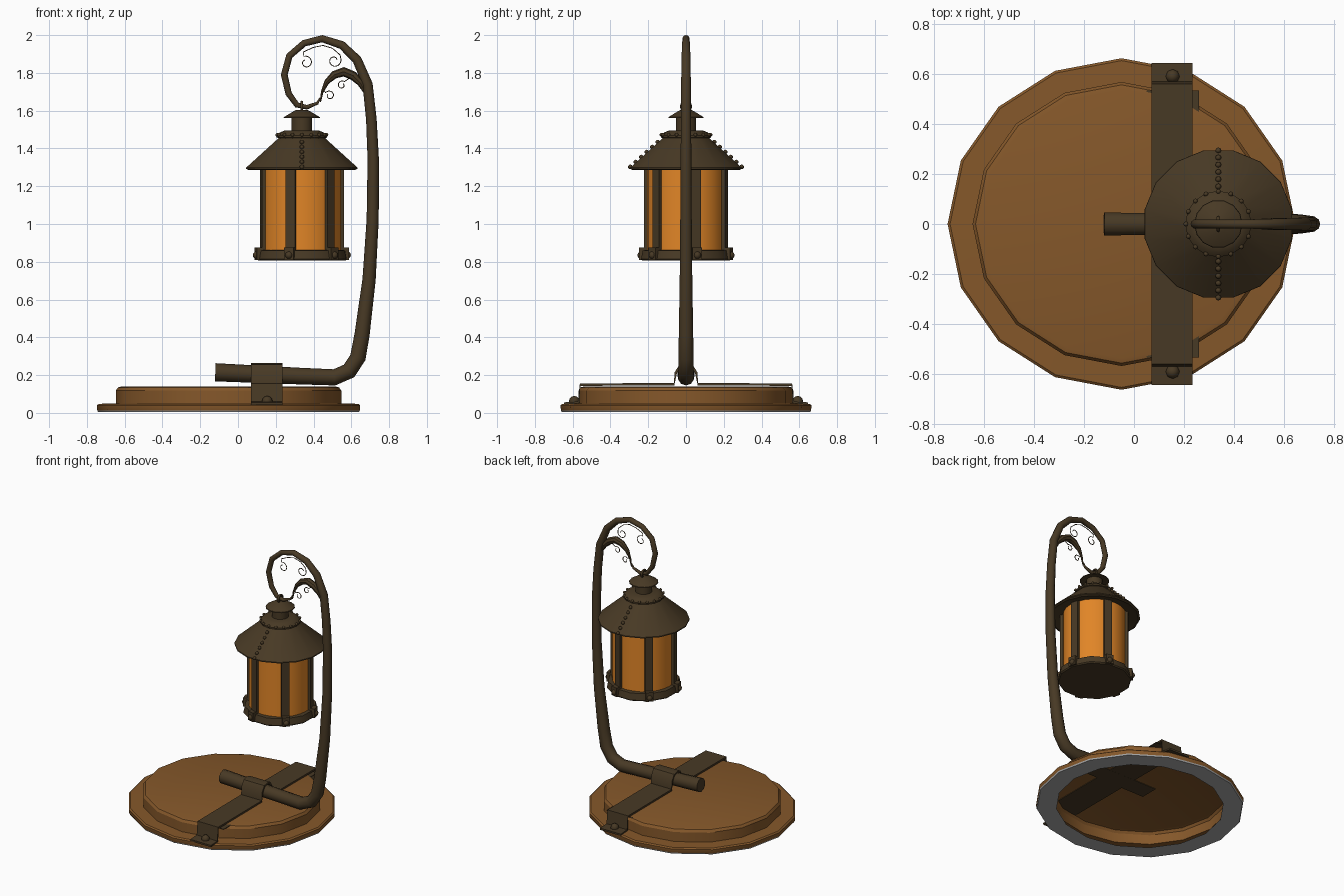
import bpy, bmesh, math
from mathutils import Matrix, Vector

if "Cube" in bpy.data.objects:
    bpy.data.objects.remove(bpy.data.objects["Cube"])

LX = 0.338  # lantern axis


def material(name, rgb):
    m = bpy.data.materials.new(name)
    m.diffuse_color = (*rgb, 1)
    m.use_nodes = True
    m.node_tree.nodes["Principled BSDF"].inputs["Base Color"].default_value = m.diffuse_color
    return m


METAL = material("dark_bronze", (0.064, 0.041, 0.018))
WOOD = material("brown_wood", (0.235, 0.097, 0.023))
GLASS = material("amber_glass", (0.75, 0.235, 0.02))
FELT = material("grey_felt", (0.4, 0.4, 0.4))


def finish(bm, name, *mats, angle=32):
    bmesh.ops.remove_doubles(bm, verts=bm.verts, dist=1e-5)
    me = bpy.data.meshes.new(name)
    bm.to_mesh(me)
    bm.free()
    for m in mats:
        me.materials.append(m)
    me.shade_smooth()
    me.set_sharp_from_angle(angle=math.radians(angle))
    ob = bpy.data.objects.new(name, me)
    bpy.context.collection.objects.link(ob)
    return ob


def skin(bm, rings):
    """Bridge consecutive closed rings of points, return faces per band."""
    vs = [[bm.verts.new(p) for p in r] for r in rings]
    n = len(vs[0])
    return [[bm.faces.new((a[j], a[(j + 1) % n], b[(j + 1) % n], b[j])) for j in range(n)]
            for a, b in zip(vs, vs[1:])], vs


def lathe(name, prof, n, mat, cx=LX, phase=0.0, sy=1.0, second=None):
    bm = bmesh.new()
    rings = [[(cx + r * math.cos(phase + math.tau * j / n),
               sy * r * math.sin(phase + math.tau * j / n), z) for j in range(n)] for r, z in prof]
    bands, _ = skin(bm, rings)
    if second:
        for f in bands[0] + bands[1]:
            f.material_index = 1
    return finish(bm, name, mat, *([second] if second else []))


def tube(name, pts, n=10):
    """Tapered tube through (x, z, radius) points in the y = 0 plane."""
    bm = bmesh.new()
    rings = []
    for i, (x, z, r) in enumerate(pts):
        a, b = pts[max(i - 1, 0)], pts[min(i + 1, len(pts) - 1)]
        t = Vector((b[0] - a[0], 0, b[1] - a[1])).normalized()
        u = Vector((-t.z, 0, t.x))
        rings.append([Vector((x, 0, z)) + r * (math.cos(k) * u - math.sin(k) * Vector((0, 1, 0)))
                      for k in (math.tau * j / n for j in range(n))])
    _, vs = skin(bm, rings)
    bm.faces.new(vs[0])
    bm.faces.new(vs[-1])
    bmesh.ops.recalc_face_normals(bm, faces=bm.faces)
    return finish(bm, name, METAL, angle=40)


def balls(name, spots, r):
    bm = bmesh.new()
    for p in spots:
        bmesh.ops.create_uvsphere(bm, u_segments=8, v_segments=6, radius=r,
                                  matrix=Matrix.Translation(p))
    return finish(bm, name, METAL, angle=60)


def polar(a, r, z):
    return Vector((LX + r * math.sin(a), -r * math.cos(a), z))


# wooden base: hollow disc with stepped rim, grey underside ring
lathe("base", [(0.56, 0.004), (0.69, 0.004), (0.695, 0.013), (0.697, 0.04), (0.687, 0.048), (0.597, 0.05),
               (0.597, 0.118), (0.585, 0.135), (0.565, 0.14), (0, 0.14)],
      16, WOOD, cx=-0.05, sy=0.953, second=FELT)

# dark stain under the base where strap and pole are seated
bm = bmesh.new()
for x0, x1, hy, z in ((0.05, 0.26, 0.535, 0.1355), (-0.13, 0.5, 0.065, 0.135)):
    bmesh.ops.create_cube(bm, size=1, matrix=Matrix.Translation(((x0 + x1) / 2, 0, z))
                          @ Matrix.Diagonal((x1 - x0, 2 * hy, 0.004, 1)))
finish(bm, "underside_stain", METAL)

# strap over the base, humped over the pipe
half = [(0.645, 0.056), (0.572, 0.06), (0.562, 0.156), (0.064, 0.158), (0.06, 0.215), (0.035, 0.255)]
path = half + [(0, 0.263)] + [(-y, z) for y, z in reversed(half)]
bm = bmesh.new()
rings = []
for i, (y, z) in enumerate(path):
    a, b = path[max(i - 1, 0)], path[min(i + 1, len(path) - 1)]
    t = Vector((b[0] - a[0], b[1] - a[1])).normalized()
    oy, oz = 0.013 * t.y, -0.013 * t.x
    rings.append([(0.07, y, z), (0.235, y, z), (0.235, y - oy, z - oz), (0.07, y - oy, z - oz)])
_, vs = skin(bm, rings)
bm.faces.new(vs[0])
bm.faces.new(vs[-1])
bmesh.ops.recalc_face_normals(bm, faces=bm.faces)
finish(bm, "base_strap", METAL)
balls("strap_bolts", [(0.155, s * 0.592, 0.062) for s in (-1, 1)], 0.028)

# bent pole with tapering hook
tube("pole", [(-0.12, 0.215, 0.048), (0.325, 0.195, 0.044), (0.51, 0.188, 0.043), (0.588, 0.222, 0.043),
              (0.635, 0.294, 0.042), (0.657, 0.416, 0.04), (0.694, 0.707, 0.035), (0.713, 1.025, 0.032),
              (0.716, 1.343, 0.03), (0.706, 1.555, 0.028), (0.686, 1.74, 0.027), (0.63, 1.87, 0.025),
              (0.55, 1.947, 0.022), (0.446, 1.981, 0.019), (0.35, 1.957, 0.018), (0.272, 1.89, 0.018),
              (0.245, 1.79, 0.018), (0.268, 1.69, 0.017), (0.312, 1.63, 0.015), (0.365, 1.618, 0.012),
              (0.42, 1.64, 0.008), (0.437, 1.67, 0.004)])
# leaf-like branch
tube("branch", [(0.675, 1.69, 0.006), (0.65, 1.745, 0.018), (0.61, 1.785, 0.024), (0.56, 1.806, 0.025),
                (0.51, 1.79, 0.021), (0.47, 1.752, 0.014), (0.446, 1.70, 0.007), (0.436, 1.645, 0.003)], 8)


# thin wire scrolls
W = 0.0026


def spiral(cx, cz, r, start, turns, n=20):
    return [(cx + r * (1 - 0.6 * k / n) * math.cos(start + math.tau * turns * k / n),
             cz + r * (1 - 0.6 * k / n) * math.sin(start + math.tau * turns * k / n), W)
            for k in range(n + 1)]


arch = [(0.40, 1.935, W), (0.45, 1.945, W), (0.50, 1.93, W)]
tube("scroll_top", spiral(0.36, 1.855, 0.035, math.pi * 0.6, -1)[::-1] + [(0.345, 1.91, W)] + arch
     + [(0.54, 1.895, W)] + spiral(0.51, 1.865, 0.036, math.pi * 0.1, -1), 5)
tube("scroll_low_1", [(0.447, 1.72, W)] + spiral(0.485, 1.68, 0.026, math.pi * 0.8, -1), 5)
tube("scroll_low_2", [(0.60, 1.78, W)] + spiral(0.55, 1.735, 0.024, math.pi * 0.3, 1), 5)

# hanging ring across the hook
bm = bmesh.new()
R, r = 0.024, 0.008
skin(bm, [[(LX + r * math.sin(b), (R + r * math.cos(b)) * math.cos(a), 1.622 + (R + r * math.cos(b)) * math.sin(a))
           for b in (math.tau * j / 6 for j in range(6))] for a in (math.tau * i / 14 for i in range(15))])
bmesh.ops.remove_doubles(bm, verts=bm.verts, dist=1e-5)
bmesh.ops.recalc_face_normals(bm, faces=bm.faces)
finish(bm, "hanging_ring", METAL, angle=60)

# lantern chimney and cap
lathe("chimney", [(0.055, 1.47), (0.055, 1.565), (0.097, 1.56), (0.095, 1.566), (0.035, 1.602), (0, 1.605)],
      14, METAL)
# roof and its collar
lathe("roof", [(0, 1.31), (0.2, 1.31), (0.288, 1.286), (0.301, 1.292), (0.3, 1.299), (0.125, 1.455),
               (0.0, 1.46)], 16, METAL, phase=math.pi / 16)
lathe("roof_collar", [(0.115, 1.45), (0.133, 1.458), (0.133, 1.468), (0.115, 1.485), (0.09, 1.495), (0, 1.495)],
      16, METAL)
balls("collar_rivets", [polar(math.tau * k / 16, 0.13, 1.472) for k in range(16)], 0.01)
balls("roof_seam_rivets", [(LX, s * (0.15 + 0.029 * k), 1.434 - 0.0263 * k)
                           for s in (-1, 1) for k in range(6)], 0.012)

# glass cylinder
lathe("glass", [(0.207, 0.84), (0.207, 1.312)], 24, GLASS)
# bottom tray
lathe("tray", [(0, 0.806), (0.238, 0.806), (0.245, 0.814), (0.236, 0.86), (0.2, 0.864), (0, 0.864)],
      12, METAL, phase=math.radians(-106))

# six uprights with feet clips and bolts
bars, clips, bolts = bmesh.new(), bmesh.new(), []
for k in range(6):
    a = math.radians(-16 + 60 * k)
    rot = Matrix.Rotation(a, 4, "Z")
    for b, rad, size, z in ((bars, 0.213, (0.052, 0.02, 0.47), 1.075), (clips, 0.236, (0.052, 0.03, 0.065), 0.843)):
        bmesh.ops.create_cube(b, size=1, matrix=Matrix.Translation(polar(a, rad, z)) @ rot
                              @ Matrix.Diagonal((*size, 1)))
    bolts.append(polar(a, 0.247, 0.835))
finish(bars, "uprights", METAL)
finish(clips, "upright_clips", METAL)
balls("clip_bolts", bolts, 0.02)
